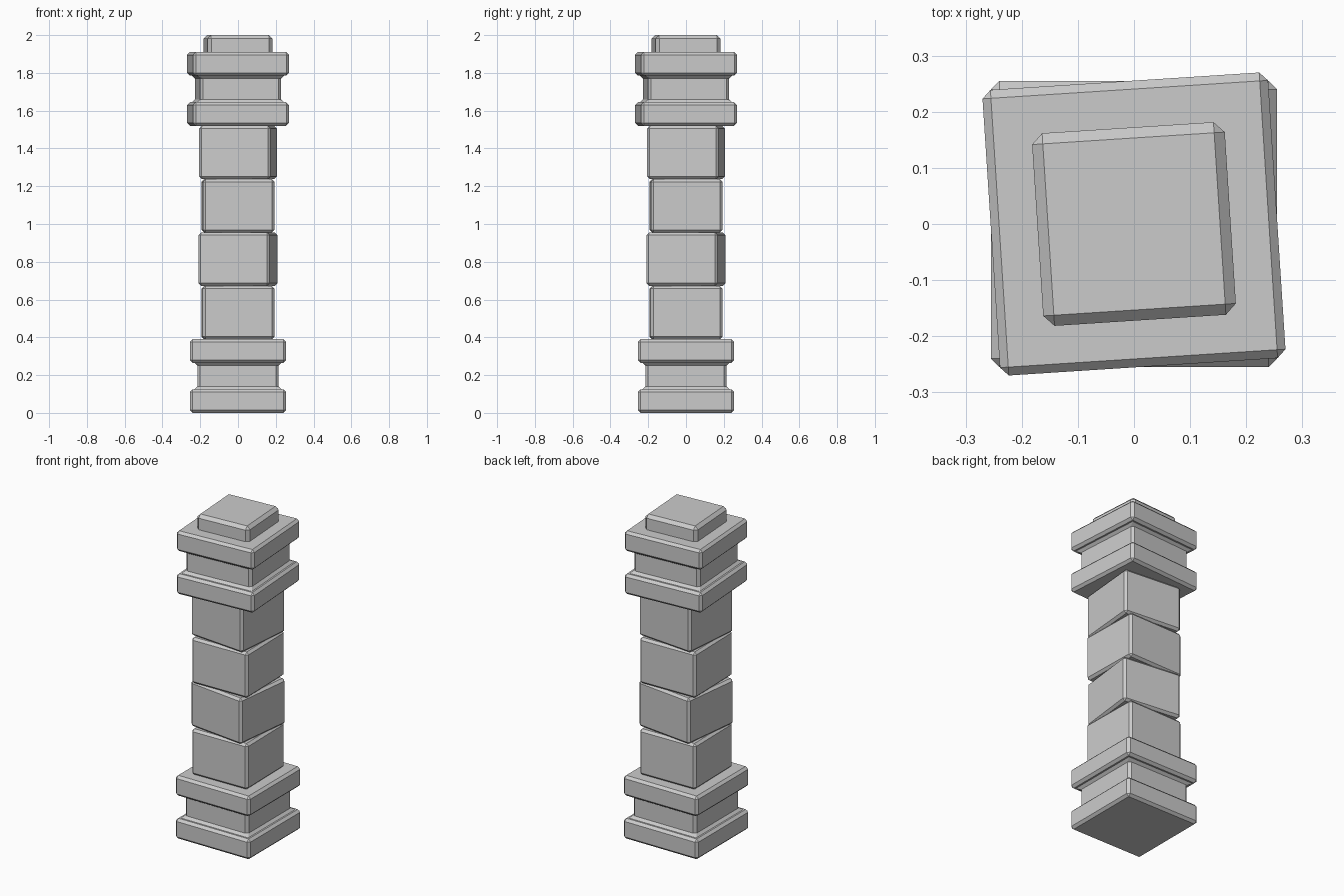
import bpy, bmesh, math

if "Cube" in bpy.data.objects:
    bpy.data.objects.remove(bpy.data.objects["Cube"])


def square_stack(name, profile, z, turn, bevel):
    """Square column from (half width, height) steps, chamfered on every edge."""
    bm = bmesh.new()
    rings = [[bm.verts.new((sx * a, sy * a, h))
              for sx, sy in ((-1, -1), (1, -1), (1, 1), (-1, 1))]
             for a, h in profile]
    bm.faces.new(rings[0][::-1])
    bm.faces.new(rings[-1])
    for lo, hi in zip(rings, rings[1:]):
        for i in range(4):
            j = (i + 1) % 4
            bm.faces.new((lo[i], lo[j], hi[j], hi[i]))
    bmesh.ops.recalc_face_normals(bm, faces=bm.faces)
    mesh = bpy.data.meshes.new(name)
    bm.to_mesh(mesh)
    bm.free()
    obj = bpy.data.objects.new(name, mesh)
    bpy.context.collection.objects.link(obj)
    obj.location.z = z
    obj.rotation_euler.z = math.radians(turn)
    mod = obj.modifiers.new("chamfer", 'BEVEL')
    mod.width = bevel
    mod.segments = 1
    mod.limit_method = 'ANGLE'
    mod.angle_limit = math.radians(30)
    return obj


# base and capital: two plates joined by a narrower neck
PLATES = [(0.255, 0), (0.255, 0.125), (0.215, 0.125),
          (0.215, 0.265), (0.255, 0.265), (0.255, 0.39)]
square_stack("base", PLATES, 0, 0, 0.015)
square_stack("capital", PLATES, 1.52, 3.7, 0.015)

# shaft: four blocks, each turned a little differently
BLOCK = 0.2825
for i, turn in enumerate((1, -6.8, 1.2, -5.2)):
    square_stack(f"shaft_block_{i + 1}", [(0.19, 0), (0.19, BLOCK)],
                 0.39 + i * BLOCK, turn, 0.014)

# top cap, partly sunk into the capital
square_stack("cap", [(0.172, 0), (0.172, 0.13)], 1.87, 3.7, 0.019)
